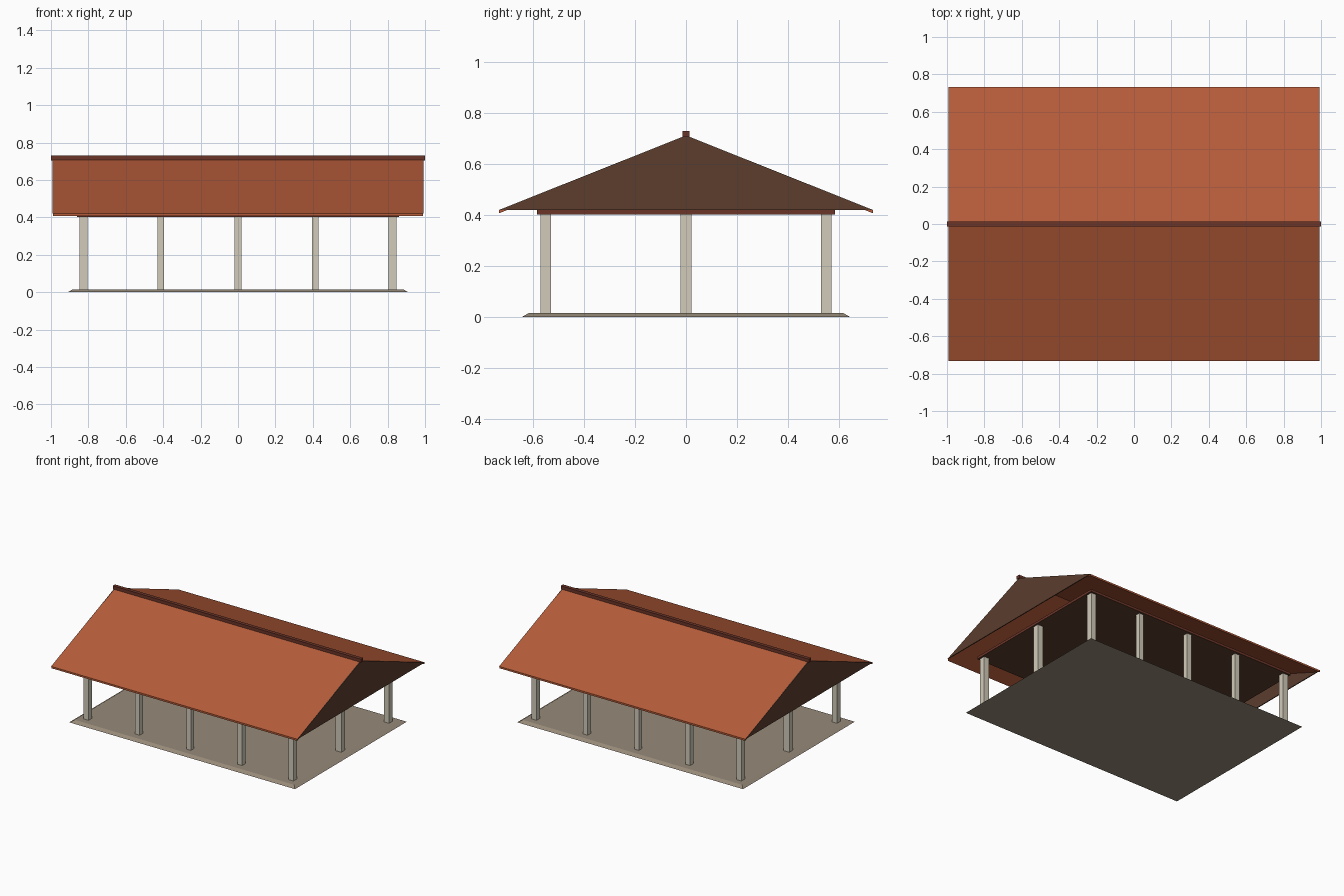
import bpy
import bmesh

if "Cube" in bpy.data.objects:
    bpy.data.objects.remove(bpy.data.objects["Cube"], do_unlink=True)


def make_material(name, rgb):
    mat = bpy.data.materials.new(name)
    mat.use_nodes = True
    color = (*rgb, 1)
    mat.diffuse_color = color
    bsdf = next(n for n in mat.node_tree.nodes if n.type == "BSDF_PRINCIPLED")
    bsdf.inputs["Base Color"].default_value = color
    return mat


tile = make_material("terracotta tile", (0.47, 0.106, 0.042))
trim = make_material("dark red trim", (0.15, 0.036, 0.021))
wood = make_material("brown wood", (0.107, 0.047, 0.027))
stone = make_material("pale post stone", (0.65, 0.6, 0.49))
paving = make_material("taupe paving", (0.31, 0.255, 0.19))


def finish(name, bm, *mats):
    bmesh.ops.recalc_face_normals(bm, faces=bm.faces)
    mesh = bpy.data.meshes.new(name)
    bm.to_mesh(mesh)
    bm.free()
    for mat in mats:
        mesh.materials.append(mat)
    obj = bpy.data.objects.new(name, mesh)
    bpy.context.collection.objects.link(obj)
    return obj


def box(name, x, y, z0, z1, half_x, half_y, mat, inset=0):
    """Box from z0 to z1; the top can be inset to slope the sides."""
    bm = bmesh.new()
    bmesh.ops.create_cube(bm, size=2)
    for v in bm.verts:
        top = v.co.z > 0
        shrink = inset if top else 0
        v.co.x = x + v.co.x * (half_x - shrink)
        v.co.y = y + v.co.y * (half_y - shrink)
        v.co.z = z1 if top else z0
    return finish(name, bm, mat)


def extrude_x(name, profile, x0, x1, mat):
    """Sweep a closed (y, z) profile along x."""
    bm = bmesh.new()
    face = bm.faces.new([bm.verts.new((x0, y, z)) for y, z in profile])
    swept = bmesh.ops.extrude_face_region(bm, geom=[face])["geom"]
    for v in swept:
        if isinstance(v, bmesh.types.BMVert):
            v.co.x = x1
    return finish(name, bm, mat)


# Paved base with sloping edges
box("floor_platform", 0, 0, 0, 0.015, 0.91, 0.643, paving, inset=0.026)

# Grid of posts: thick at the corners and gable middles, slimmer between
for i in range(-2, 3):
    for j in (-1, 0, 1):
        if abs(i) < 2:
            half = 0.018
        else:
            half = 0.0225 if j == 0 else 0.021
        box("post", i * 0.413, j * 0.55, 0.005, 0.405, half, half, stone)

# Flat ceiling deck with a red-brown rim
deck = box("ceiling_deck", 0, 0, 0.402, 0.42, 0.86, 0.585, wood)
deck.data.materials.append(trim)
for poly in deck.data.polygons:
    poly.material_index = 1 if abs(poly.normal.z) < 0.5 else 0

# Two-pitch tiled roof, open underneath
RIDGE, EAVE, REACH, THICK = 0.712, 0.42, 0.733, 0.013
extrude_x("tiled_roof", [
    (-REACH, EAVE), (0, RIDGE), (REACH, EAVE),
    (REACH, EAVE - THICK), (0, RIDGE - THICK), (-REACH, EAVE - THICK),
], -0.99, 0.99, tile)

# Thin gable walls closing both ends
for side, name in ((1, "left_gable"), (-1, "right_gable")):
    extrude_x(name, [(-REACH, EAVE), (0, RIDGE), (REACH, EAVE)],
              side * 0.986, side * 0.993, wood)

# Ridge cap
box("ridge_cap", 0, 0, 0.705, 0.73, 1.0, 0.013, trim)
